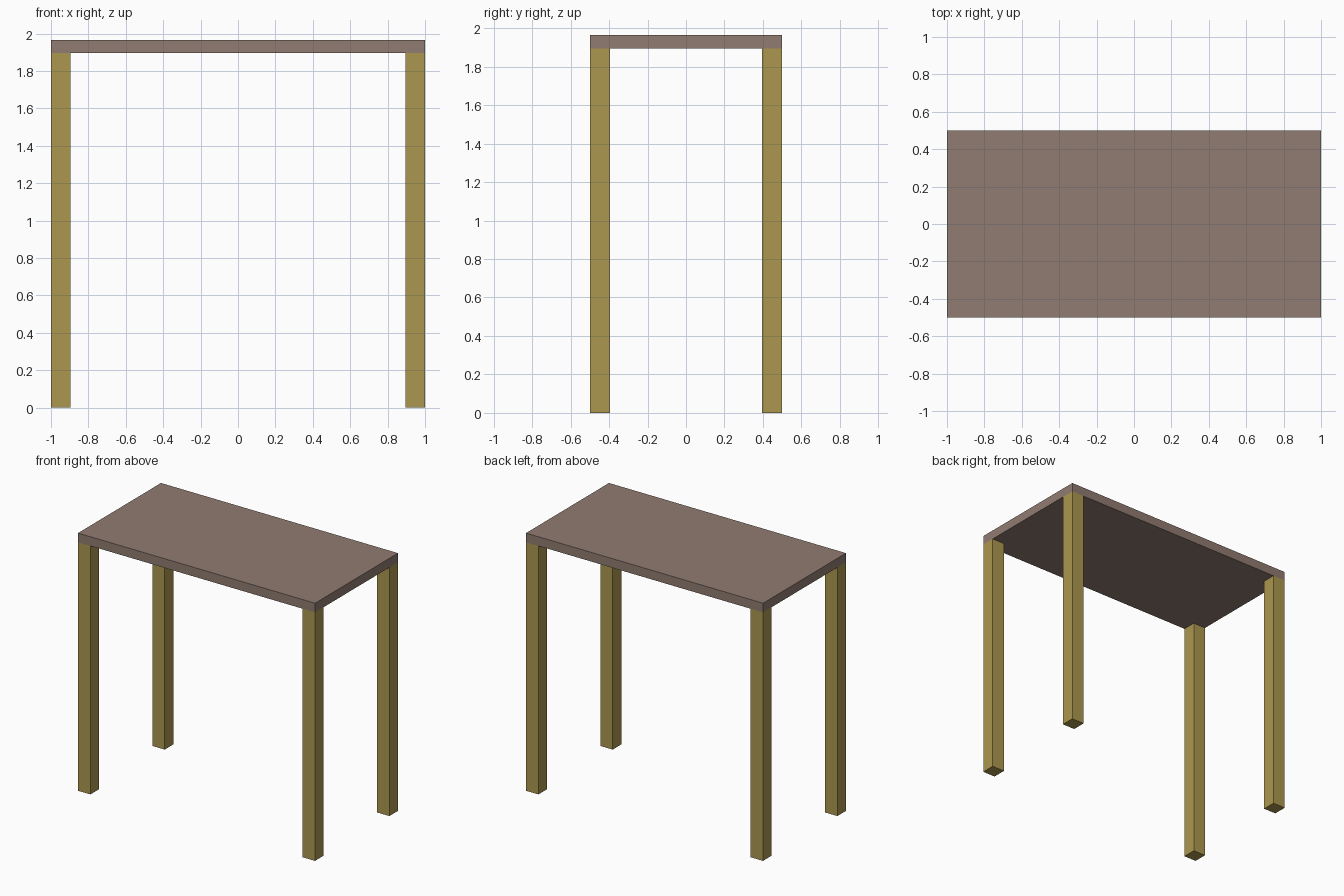
import bpy

if "Cube" in bpy.data.objects:
    bpy.data.objects.remove(bpy.data.objects["Cube"])

TOP_Z, UNDER_Z, LEG = 1.965, 1.895, 0.105
HALF_X, HALF_Y = 1.0, 0.5


def material(name, rgb):
    mat = bpy.data.materials.new(name)
    mat.diffuse_color = (*rgb, 1)
    mat.use_nodes = True
    mat.node_tree.nodes["Principled BSDF"].inputs["Base Color"].default_value = mat.diffuse_color
    return mat


def box(name, centre, size, mat):
    bpy.ops.mesh.primitive_cube_add(size=1, location=centre)
    obj = bpy.context.object
    obj.name = name
    obj.scale = size
    bpy.ops.object.transform_apply(location=False, rotation=False, scale=True)
    obj.data.materials.append(mat)
    return obj


top_mat = material("brown_top", (0.28, 0.20, 0.165))
leg_mat = material("ochre_wood", (0.41, 0.31, 0.08))

# Table top slab
box("table_top", (0, 0, (TOP_Z + UNDER_Z) / 2),
    (2 * HALF_X, 2 * HALF_Y, TOP_Z - UNDER_Z), top_mat)

# Four square legs, flush with the corners
for y_name, sy in (("front", -1), ("back", 1)):
    for x_name, sx in (("left", -1), ("right", 1)):
        box(f"{y_name}_{x_name}_leg",
            (sx * (HALF_X - LEG / 2), sy * (HALF_Y - LEG / 2), UNDER_Z / 2),
            (LEG, LEG, UNDER_Z), leg_mat)
